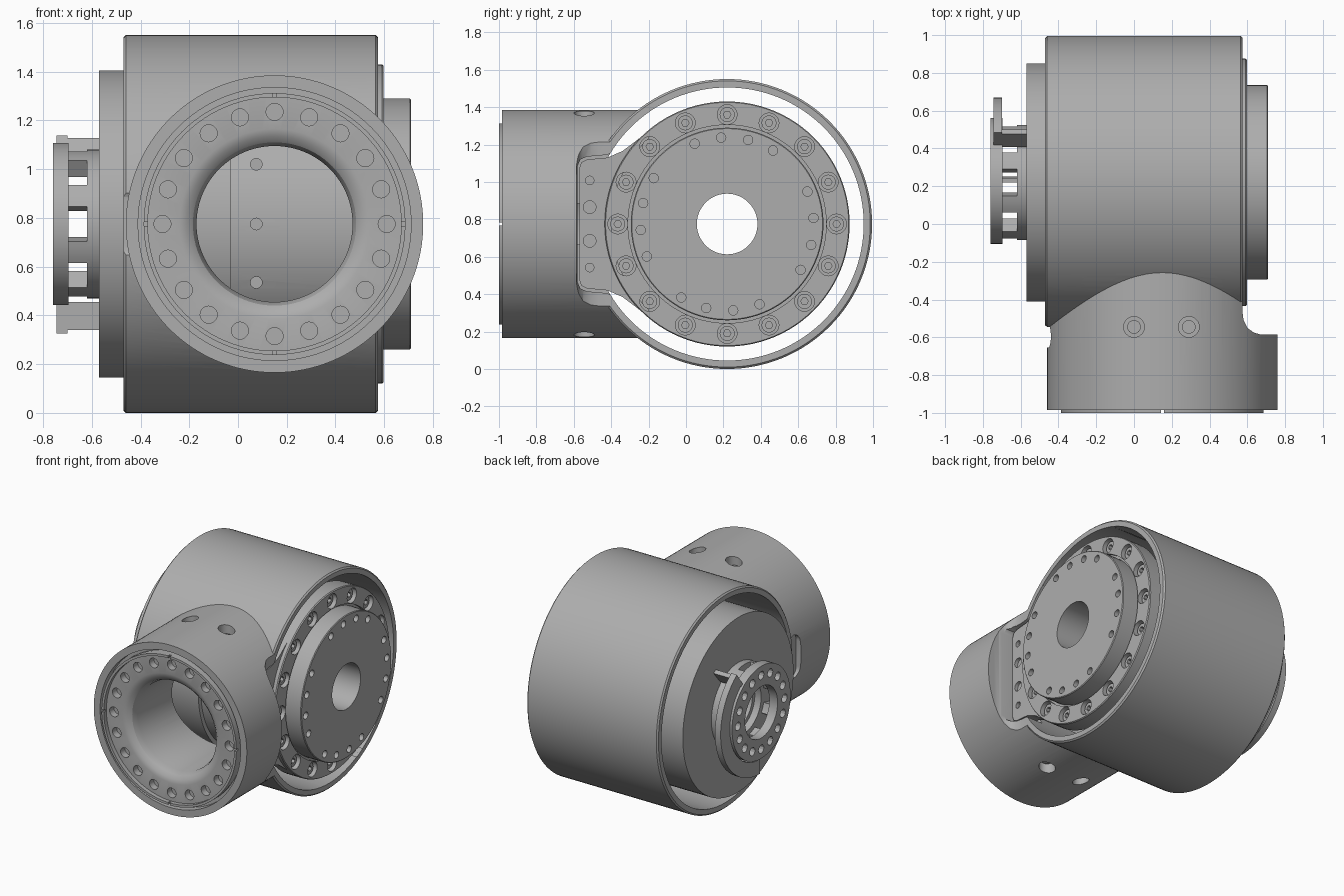
import bpy, bmesh
from math import sin, cos, radians
from mathutils import Vector

if "Cube" in bpy.data.objects:
    bpy.data.objects.remove(bpy.data.objects["Cube"])

grey = bpy.data.materials.new("machined grey")
grey.use_nodes = True
grey.diffuse_color = (0.42, 0.42, 0.42, 1)
grey.node_tree.nodes["Principled BSDF"].inputs["Base Color"].default_value = grey.diffuse_color

CY, CZ = 0.22, 0.775      # main axis runs along x
FX = 0.15                 # front collar axis runs along y


def place(axis, u, v, w):
    return Vector({"x": (w, u, v), "y": (u, w, v), "z": (u, v, w)}[axis])


def finish(name, bm):
    bmesh.ops.recalc_face_normals(bm, faces=bm.faces)
    mesh = bpy.data.meshes.new(name)
    bm.to_mesh(mesh)
    bm.free()
    ob = bpy.data.objects.new(name, mesh)
    bpy.context.collection.objects.link(ob)
    mesh.materials.append(grey)
    return ob


def prism(name, axis, outlines, a, b):
    """Extrude closed outlines along an axis from a to b."""
    bm = bmesh.new()
    for pts in outlines:
        low = [bm.verts.new(place(axis, u, v, a)) for u, v in pts]
        top = [bm.verts.new(place(axis, u, v, b)) for u, v in pts]
        bm.faces.new(low)
        bm.faces.new(top)
        for i in range(len(pts)):
            j = (i + 1) % len(pts)
            bm.faces.new((low[i], low[j], top[j], top[i]))
    return finish(name, bm)


def lathe(name, axis, cu, cv, profile, steps=96):
    """Revolve a closed (radius, position) profile around an axis."""
    bm = bmesh.new()
    rings = []
    for i in range(steps):
        t = radians(360 * i / steps)
        rings.append([bm.verts.new(place(axis, cu + r * cos(t), cv + r * sin(t), w)) for r, w in profile])
    for i in range(steps):
        p, q = rings[i], rings[(i + 1) % steps]
        for j in range(len(profile)):
            k = (j + 1) % len(profile)
            if profile[j][0] or profile[k][0]:
                bm.faces.new((p[j], p[k], q[k], q[j]))
    bmesh.ops.remove_doubles(bm, verts=bm.verts, dist=1e-5)
    bmesh.ops.dissolve_degenerate(bm, edges=bm.edges, dist=1e-6)
    return finish(name, bm)


def arc(u, v, r, start=0, end=360, n=24):
    full = end - start == 360
    return [(u + r * cos(radians(start + (end - start) * i / n)),
             v + r * sin(radians(start + (end - start) * i / n))) for i in range(n if full else n + 1)]


def band(r1, r2, start, end, n=24):
    return arc(CY, CZ, r1, start, end, n) + arc(CY, CZ, r2, end, start, n)


def holes(u, v, radius, r, angles, n=20):
    return [arc(u + radius * cos(radians(a)), v + radius * sin(radians(a)), r, n=n) for a in angles]


def boolean(ob, tool, mode="DIFFERENCE"):
    mod = ob.modifiers.new("cut", "BOOLEAN")
    mod.operation, mod.object, mod.solver = mode, tool, "EXACT"
    bpy.context.view_layer.objects.active = ob
    bpy.ops.object.modifier_apply(modifier=mod.name)
    bpy.data.objects.remove(tool)


def box(u1, u2, v1, v2):
    return [(u1, v1), (u2, v1), (u2, v2), (u1, v2)]


def mirrored(half):
    return [(y, CZ + d) for y, d in half] + [(y, CZ - d) for y, d in reversed(half)]


# Housing: wide sleeve joined to a front collar
housing = lathe("housing", "x", CY, CZ, [(0, -0.47), (0.765, -0.47), (0.775, -0.46),
                                         (0.775, 0.565), (0.765, 0.575), (0, 0.575)], 128)
collar = prism("collar", "y", [arc(FX, CZ, 0.61, n=128)], -0.985, 0.1)
step = [(0.575, 0.4), (0.575, -0.47), (0.58, -0.51), (0.6, -0.55), (0.635, -0.575),
        (0.67, -0.585), (1, -0.585), (1, 0.4)]
boolean(collar, prism("step_cutter", "z", [step], -1, 3))
boolean(housing, collar, "UNION")
boolean(housing, prism("sleeve_bore", "x", [arc(CY, CZ, 0.73, n=128)], -1, 1.2))
pocket = [(0, 0.56), (-0.25, 0.56), (-0.3, 0.47), (-0.35, 0.405), (-0.42, 0.37), (-0.53, 0.36),
          (-0.565, 0.345), (-0.58, 0.31)]
boolean(housing, prism("neck_cutter", "x", [mirrored(pocket)], 0.45, 1.2))
front = [(0, -1.2), (0.56, -1.2), (0.56, -0.93), (0.535, -0.93), (0.535, -0.97), (0.39, -0.97),
         (0.36, -0.962), (0.335, -0.94), (0.32, -0.9), (0.32, -0.2), (0, -0.2)]
boolean(housing, lathe("front_bore", "y", FX, CZ, front))

# Collar drilling: ring of holes, service holes above and below, side slot
boolean(housing, prism("ring_holes", "y", holes(FX, CZ, 0.46, 0.035, range(0, 360, 18)), -1.1, -0.92))
service = [arc(x, -0.545, 0.055) for x in (0, 0.29)]
heads = [arc(x, -0.545, 0.036) for x in (0, 0.29)]
for name, a, b, c, d in (("top", 1.27, 2, 1.25, 1.32), ("bottom", -1, 0.28, 0.23, 0.3)):
    boolean(housing, prism("service_cutter", "z", service, a, b))
    prism(name + "_screws", "z", heads, c, d)
slot = arc(-0.595, 0.87, 0.06, 0, 180, 12) + arc(-0.595, 0.68, 0.06, 180, 360, 12)
boolean(housing, prism("slot_cutter", "x", [slot], -1, -0.42))

# Thin split locating ring on the collar face
ring = lathe("locating_ring", "y", FX, CZ, [(0.52, -1), (0.537, -1), (0.537, -0.95), (0.52, -0.95)])
boolean(ring, prism("ring_slits", "y", [box(FX - 0.6, FX - 0.5, 0.767, 0.783),
                                        box(FX + 0.5, FX + 0.6, 0.767, 0.783),
                                        box(FX - 0.008, FX + 0.008, 1.27, 1.4),
                                        box(FX - 0.008, FX + 0.008, 0.15, 0.28)], -1.1, -0.98))

# Drive unit: body, bolted flange and output disc around a through bore
drive = lathe("drive_unit", "x", CY, CZ,
              [(0.162, -0.57), (0.63, -0.57), (0.63, -0.03), (0.6, -0.03), (0.6, 0.47), (0.655, 0.47),
               (0.655, 0.59), (0.65, 0.597), (0.53, 0.597), (0.53, 0.575), (0.515, 0.575),
               (0.515, 0.705), (0.51, 0.71), (0.162, 0.71)])
sixteen = [22.5 * i for i in range(16)]
boolean(drive, prism("bolt_bores", "x", holes(CY, CZ, 0.585, 0.053, sixteen), 0.53, 1))
small = [q + a for q in range(0, 360, 90) for a in (58, 76, 94, 112)]
boolean(drive, prism("output_holes", "x", holes(CY, CZ, 0.463, 0.025, small, 16), 0.66, 1))
boolean(drive, prism("body_holes", "y", [arc(0.075, z, 0.024, n=16) for z in (0.535, 0.775, 1.02)], -0.7, -0.1))
bolts = prism("flange_bolts", "x", holes(CY, CZ, 0.585, 0.04, sixteen), 0.52, 0.575)
boolean(bolts, prism("bolt_sockets", "x", holes(CY, CZ, 0.585, 0.02, sixteen, 6), 0.55, 1))

# Neck plate reaching from the flange into the collar
neck = [(-0.2, 0.5), (-0.26, 0.45), (-0.34, 0.39), (-0.42, 0.355), (-0.53, 0.345), (-0.56, 0.33), (-0.57, 0.3)]
plate = prism("neck_plate", "x", [mirrored(neck)], 0.47, 0.565)
boolean(plate, prism("neck_bore", "x", [arc(CY, CZ, 0.62, n=64)], 0, 1))
drill = [arc(-0.515, CZ + s * d, r, n=16) for s in (-1, 1) for d, r in ((0.09, 0.034), (0.233, 0.023))]
boolean(plate, prism("neck_holes", "x", drill, 0.54, 1))

# Encoder: hub, spaced posts and a perforated ring
lathe("encoder_hub", "x", CY, CZ, [(0.19, -0.62), (0.305, -0.62), (0.305, -0.56), (0.19, -0.56)], 64)
prism("encoder_posts", "x", [band(0.225, 0.305, a - 9, a + 9, 4) for a in sixteen[1::2]], -0.7, -0.61)
encoder = lathe("encoder_ring", "x", CY + 0.008, CZ, [(0.185, -0.76), (0.333, -0.76), (0.333, -0.695), (0.185, -0.695)], 64)
boolean(encoder, prism("encoder_holes", "x", holes(CY + 0.008, CZ, 0.265, 0.03, sixteen, 12), -1, -0.72))

# Curved guard with a foot at each end
guard = prism("guard", "x", [band(0.345, 0.45, -90, 54)], -0.745, -0.7)
for a in (-90, 50):
    prism("guard_foot", "x", [band(0.32, 0.435, a, a + 4, 2)], -0.745, -0.565)

# Smooth round walls, keep machined edges crisp
bpy.ops.object.select_all(action="DESELECT")
for ob in bpy.context.scene.objects:
    if ob.type == "MESH" and ob.data.materials and ob.data.materials[0] == grey:
        ob.select_set(True)
        bpy.context.view_layer.objects.active = ob
bpy.ops.object.shade_smooth_by_angle(angle=radians(28))
